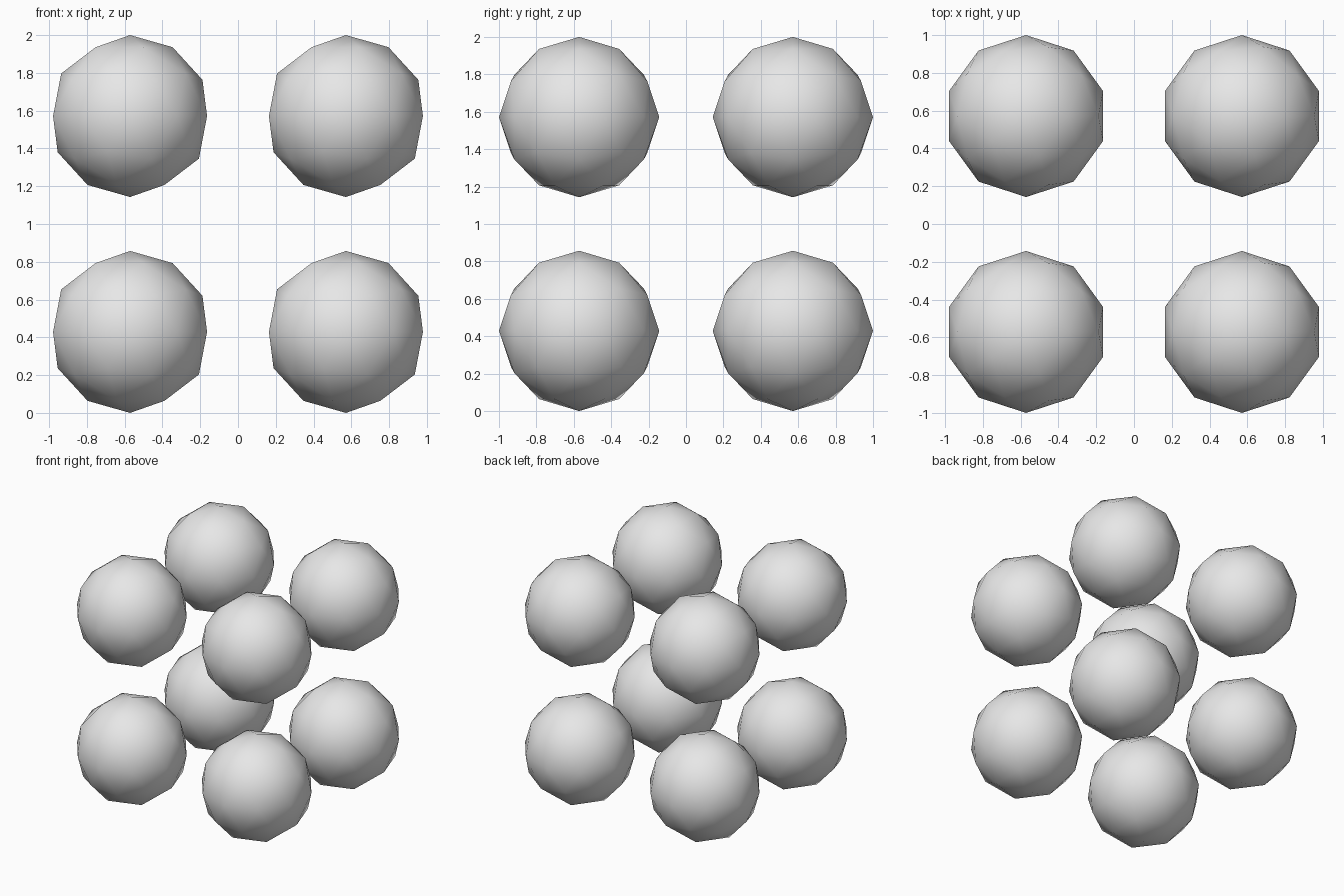
import bpy
from itertools import product

if "Cube" in bpy.data.objects:
    bpy.data.objects.remove(bpy.data.objects["Cube"], do_unlink=True)

RADIUS = 3 / 7
OFFSET = 4 / 7

# Light grey material shared by every ball
grey = bpy.data.materials.new("light_grey")
grey.use_nodes = True
color = (0.8, 0.8, 0.8, 1)
grey.diffuse_color = color
grey.node_tree.nodes["Principled BSDF"].inputs["Base Color"].default_value = color

# One smooth low-poly ball at each corner of a cube
sides = {"left": 1, "right": -1}
depths = {"front": -1, "back": 1}
levels = {"lower": -1, "upper": 1}
for level, depth, side in product(levels, depths, sides):
    location = (sides[side] * OFFSET, depths[depth] * OFFSET, 1 + levels[level] * OFFSET)
    bpy.ops.mesh.primitive_ico_sphere_add(subdivisions=2, radius=RADIUS, location=location)
    ball = bpy.context.object
    ball.name = f"{level}_{depth}_{side}_ball"
    ball.data.materials.append(grey)
    bpy.ops.object.shade_smooth()
